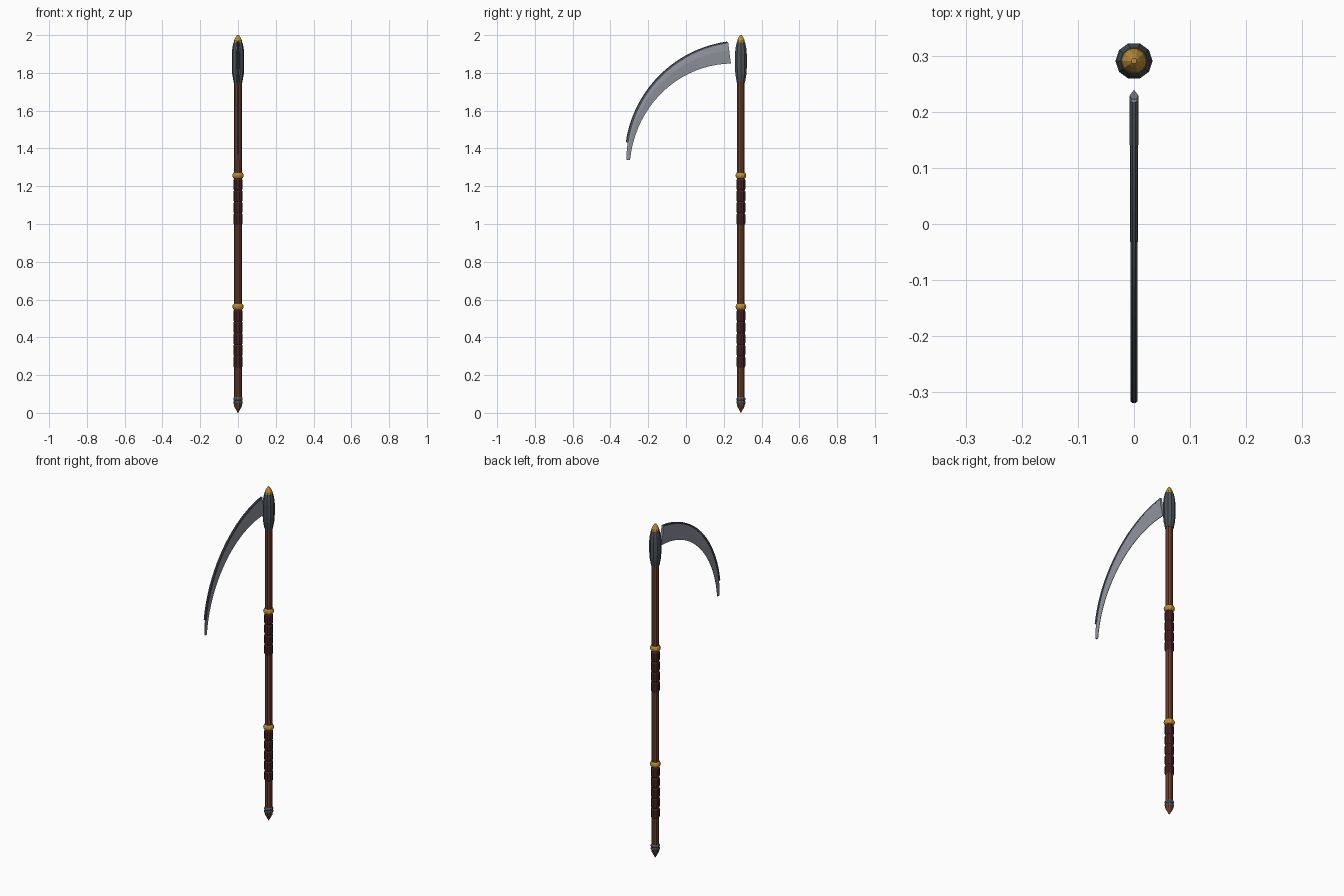
import bpy, bmesh, math

if "Cube" in bpy.data.objects:
    bpy.data.objects.remove(bpy.data.objects["Cube"])

POLE_Y = 0.2906


def mat(name, rgb):
    m = bpy.data.materials.new(name)
    m.diffuse_color = (*rgb, 1)
    m.use_nodes = True
    m.node_tree.nodes["Principled BSDF"].inputs["Base Color"].default_value = m.diffuse_color
    return m


STEEL = mat("pale steel", (0.29, 0.30, 0.35))
IRON = mat("dark iron", (0.075, 0.088, 0.105))
WOOD = mat("brown wood", (0.15, 0.05, 0.025))
LEATHER = mat("dark red leather", (0.065, 0.017, 0.017))
GOLD = mat("gold", (0.50, 0.27, 0.04))


def finish(name, bm, m):
    bmesh.ops.recalc_face_normals(bm, faces=bm.faces)
    me = bpy.data.meshes.new(name)
    bm.to_mesh(me)
    bm.free()
    me.materials.append(m)
    ob = bpy.data.objects.new(name, me)
    bpy.context.collection.objects.link(ob)
    return ob


def skin(name, rings, m):
    """Join closed rings of points into a capped tube."""
    bm = bmesh.new()
    loops = [[bm.verts.new(p) for p in r] for r in rings]
    n = len(loops[0])
    for a, b in zip(loops, loops[1:]):
        for i in range(n):
            j = (i + 1) % n
            bm.faces.new((a[i], a[j], b[j], b[i]))
    bm.faces.new(loops[0])
    bm.faces.new(loops[-1])
    return finish(name, bm, m)


def lathe(name, profile, m, sides=10):
    """Spin (radius, z) pairs around the pole axis."""
    rings = []
    for r, z in profile:
        rings.append([(r * math.cos(2 * math.pi * k / sides),
                       POLE_Y + r * math.sin(2 * math.pi * k / sides), z)
                      for k in range(sides)])
    return skin(name, rings, m)


# Pole
lathe("pole", [(0.021, 0.04), (0.021, 1.77)], WOOD)

# Head socket and gold finial
lathe("head_socket", [(0.023, 1.75), (0.031, 1.795), (0.033, 1.83), (0.033, 1.90),
                      (0.030, 1.93), (0.024, 1.96)], IRON)
lathe("finial", [(0.024, 1.955), (0.020, 1.973), (0.012, 1.99), (0.005, 2.0)], GOLD)

# Wrapped grips made from rounded bands, each topped by a gold collar
for label, top, count in (("upper", 1.24, 4), ("lower", 0.545, 5)):
    h = 0.061
    for i in range(count):
        z = top - i * h
        lathe(f"{label}_grip_band_{i + 1}",
              [(0.021, z - h), (0.0245, z - h + 0.008), (0.0245, z - 0.008), (0.021, z)], LEATHER)
    zc = top + 0.017
    lathe(f"{label}_collar",
          [(0.030 * math.cos(t), zc + 0.024 * math.sin(t))
           for t in (math.radians(a) for a in (-80, -50, -25, 0, 25, 50, 80))], GOLD)

# Butt ring and spike
lathe("butt_ring", [(0.021, 0.046), (0.025, 0.052), (0.025, 0.060), (0.022, 0.065),
                    (0.025, 0.070), (0.025, 0.077), (0.021, 0.083)], IRON)
lathe("butt_spike", [(0.022, 0.046), (0.021, 0.036), (0.001, 0.0)], WOOD)

# Curved blade: lens section swept around an arc centred beside the pole
CY, CZ, N = 0.305, 1.34, 20


def arc(t, r, x):
    return (x, CY + r * math.cos(t), CZ + r * math.sin(t))


rings = []
for i in range(N + 1):
    f = i / N
    t = math.radians(97.5 + f * 82.5)
    outer = 0.630 - 0.010 * f
    inner = 0.514 + 0.087 * f
    mid = outer + (inner - outer) * 0.4
    w = 1 - 0.5 * f
    half = ((outer, 0.005 * w), (mid, 0.008 * w), (inner, 0.0012))
    rings.append([arc(t, r, x) for r, x in half] +
                 [arc(t, r, -x) for r, x in reversed(half)])
skin("blade", rings, STEEL)

# Dark spine along the outer edge, stopping short of the tip
rings = []
for i in range(N + 1):
    f = i / N
    t = math.radians(98 + f * 73.5)
    lo, hi = 0.622 - 0.006 * f, 0.632 - 0.001 * f
    rings.append([arc(t, lo, 0.0062), arc(t, hi - 0.003, 0.0062), arc(t, hi, 0.003),
                  arc(t, hi, -0.003), arc(t, hi - 0.003, -0.0062), arc(t, lo, -0.0062)])
skin("blade_spine", rings, IRON)
